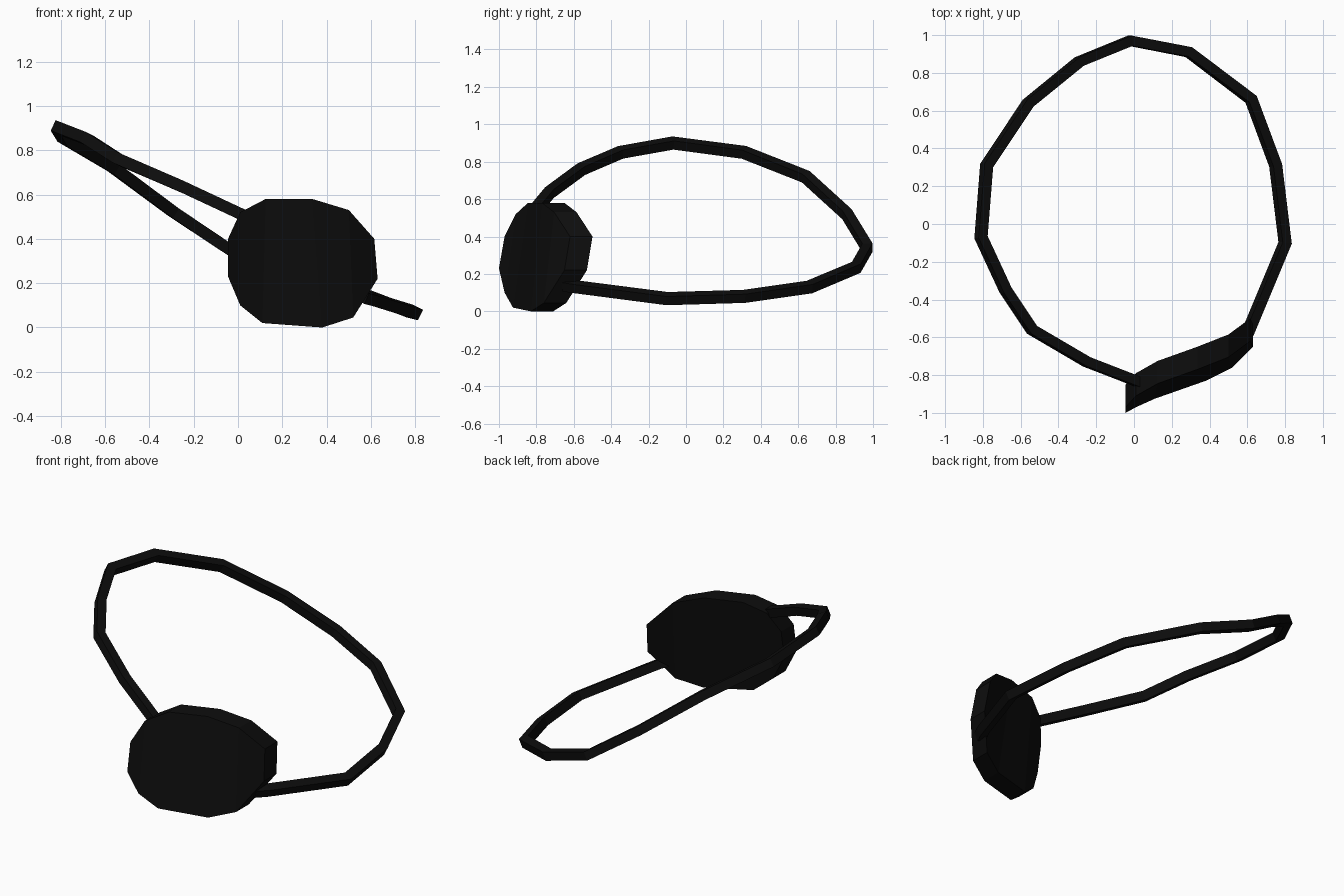
import bpy, bmesh
from mathutils import Vector

default = bpy.data.objects.get("Cube")
if default:
    bpy.data.objects.remove(default, do_unlink=True)

black = bpy.data.materials.new("matte_black")
black.use_nodes = True
color = (0.004, 0.004, 0.004, 1)
black.diffuse_color = color
bsdf = black.node_tree.nodes["Principled BSDF"]
bsdf.inputs["Base Color"].default_value = color
bsdf.inputs["Roughness"].default_value = 0.9


def finish(name, bm):
    """Turn a bmesh into a flat-shaded black object."""
    bmesh.ops.recalc_face_normals(bm, faces=bm.faces)
    mesh = bpy.data.meshes.new(name)
    bm.to_mesh(mesh)
    bm.free()
    mesh.materials.append(black)
    obj = bpy.data.objects.new(name, mesh)
    bpy.context.collection.objects.link(obj)
    return obj


def loft(name, rings):
    """Join four-sided rings into a closed solid."""
    bm = bmesh.new()
    loops = [[bm.verts.new(p) for p in ring] for ring in rings]
    for a, b in zip(loops, loops[1:]):
        for i in range(4):
            j = (i + 1) % 4
            bm.faces.new((a[i], a[j], b[j], b[i]))
    bm.faces.new(loops[0])
    bm.faces.new(loops[-1])
    return finish(name, bm)


# Eye patch: a curved slab made of upright strips, bottom and top front corners
THICKNESS = 0.12
strips = [
    ((-0.045, -1.0, 0.23), (-0.045, -0.97, 0.40)),
    ((0.01, -0.97, 0.10), (0.01, -0.91, 0.52)),
    ((0.11, -0.925, 0.02), (0.125, -0.845, 0.58)),
    ((0.38, -0.83, 0.0), (0.335, -0.77, 0.58)),
    ((0.52, -0.76, 0.045), (0.50, -0.705, 0.53)),
    ((0.63, -0.65, 0.22), (0.615, -0.62, 0.40)),
]
back = Vector((0, THICKNESS, 0))
rings = []
for low, high in strips:
    low, high = Vector(low), Vector(high)
    rings.append((low, high, high + back, low + back))
loft("eye_patch", rings)

# Head strap: a square band swept round a tilted loop, both ends in the patch
path = [Vector(p) for p in (
    (0.06, -0.85, 0.49), (-0.25, -0.73, 0.635), (-0.54, -0.56, 0.76),
    (-0.68, -0.35, 0.85), (-0.81, -0.07, 0.90), (-0.78, 0.31, 0.85),
    (-0.56, 0.64, 0.72), (-0.29, 0.86, 0.52), (-0.02, 0.97, 0.34),
    (0.29, 0.91, 0.235), (0.62, 0.66, 0.13), (0.75, 0.31, 0.08),
    (0.80, -0.10, 0.068), (0.60, -0.58, 0.13), (0.56, -0.65, 0.14))]
HALF = 0.026
normal = Vector((0.45, 0, 0.89)).normalized()
rings = []
for i, p in enumerate(path):
    before = (p - path[max(i - 1, 0)]).normalized()
    after = (path[min(i + 1, len(path) - 1)] - p).normalized()
    tangent = (before + after).normalized()
    side = normal.cross(tangent).normalized()
    # widen at corners so the band keeps its width
    miter = HALF / max(tangent.dot(after), tangent.dot(before), 0.5)
    up = tangent.cross(side).normalized()
    rings.append([p + side * miter * s + up * HALF * u
                  for s, u in ((-1, -1), (1, -1), (1, 1), (-1, 1))])
loft("head_strap", rings)
